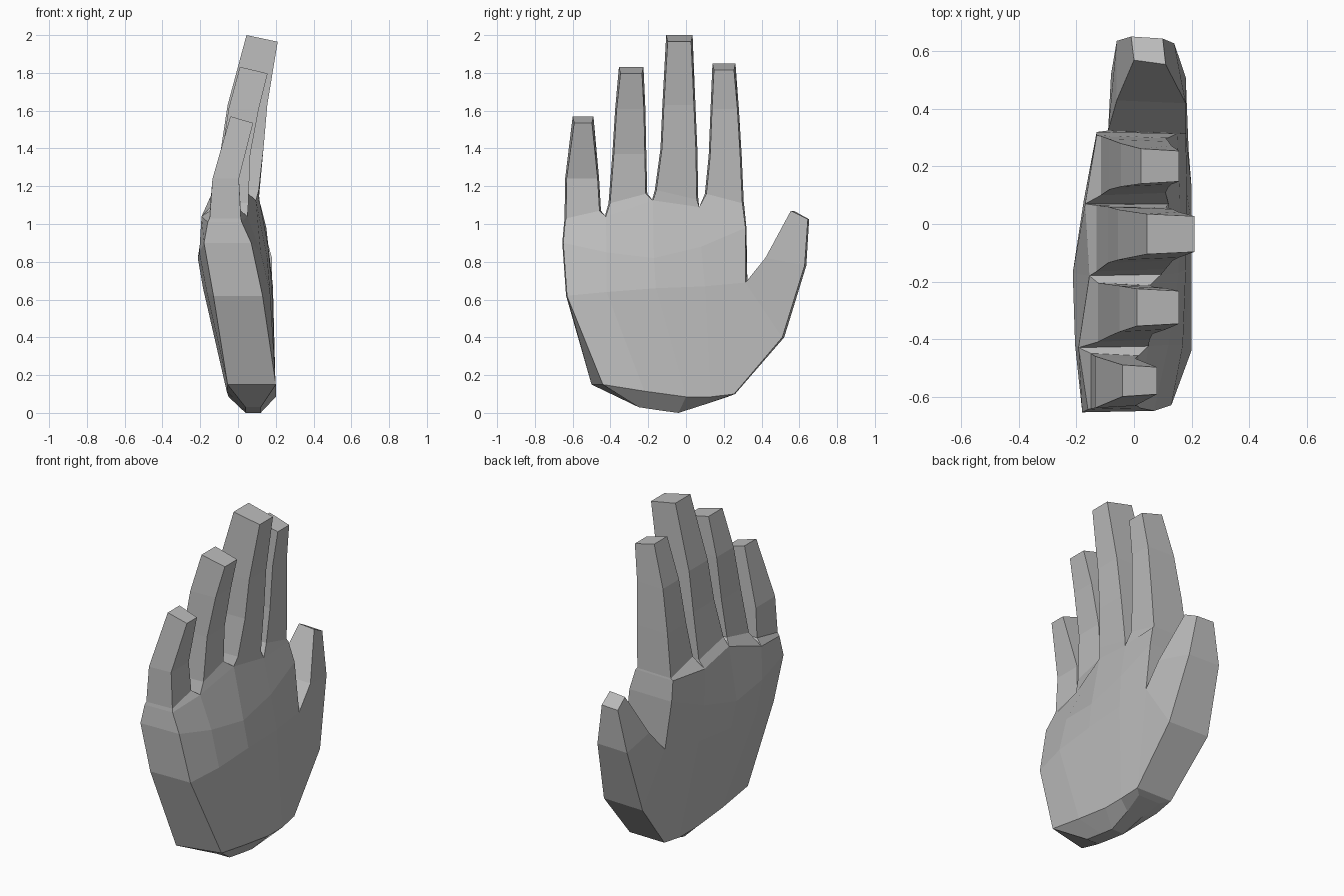
import bpy, bmesh

skin = bpy.data.materials.new("grey")
skin.diffuse_color = (0.5, 0.5, 0.5, 1)

bm = bmesh.new()


def pair(yb, yf, z, xb, xf, drop=0.0):
    """One back vertex and one palm-side vertex."""
    return bm.verts.new((xb, yb, z)), bm.verts.new((xf, yf, z - drop))


def face(*verts):
    bm.faces.new(verts)


def bridge(a, b):
    for i in range(4):
        j = (i + 1) % 4
        quad = [a[i], a[j], b[j], b[i]]
        quad = list(dict.fromkeys(quad))
        if len(quad) > 2:
            face(*quad)


# Palm rows from wrist to knuckles: (y back, y front, z, x back, x front)
rows = [
    [(-.25, -.25, .03, .04, .12), (-.13, -.13, .012, .04, .12), (-.04, -.04, 0, .04, .12),
     (.10, .10, .045, .03, .13), (.22, .22, .085, .01, .15)],
    [(-.50, -.44, .15, -.055, .20), (-.25, -.22, .115, -.06, .20), (-.02, 0, .085, -.05, .20),
     (.13, .13, .085, -.05, .20), (.26, .255, .10, -.04, .19)],
    [(-.635, -.63, .62, -.13, .13), (-.42, -.42, .64, -.165, .17), (-.16, -.16, .66, -.185, .18),
     (.10, .10, .67, -.155, .185), (.325, .315, .69, -.09, .18)],
    [(-.655, -.65, .90, -.18, .07), (-.42, -.42, .85, -.205, .12), (-.17, -.17, .82, -.213, .155),
     (.08, .08, .88, -.175, .16), (.32, .315, .98, -.13, .15)],
    [(-.645, -.64, 1.01, -.16, .02), (-.43, -.425, 1.04, -.193, .05), (-.18, -.175, 1.125, -.155, .095),
     (.07, .07, 1.09, -.17, .12), (.308, .30, 1.10, -.13, .12)],
]
palm = [[pair(*p) for p in row] for row in rows]
for lo, hi in zip(palm, palm[1:]):
    for c in range(4):
        for s in (0, 1):
            face(lo[c][s], lo[c + 1][s], hi[c + 1][s], hi[c][s])
for c in range(4):
    face(palm[0][c][0], palm[0][c][1], palm[0][c + 1][1], palm[0][c + 1][0])
for r in range(4):
    face(palm[r][0][0], palm[r][0][1], palm[r + 1][0][1], palm[r + 1][0][0])
    if r != 1:  # the thumb grows from this side
        face(palm[r][4][0], palm[r][4][1], palm[r + 1][4][1], palm[r + 1][4][0])

# Fingers, little to index: rings of (y0, y1, z0, z1, x back, x front)
fingers = [
    [(-.643, -.45, 1.03, 1.07, -.15, .015), (-.64, -.46, 1.24, 1.24, -.135, .005),
     (-.60, -.49, 1.57, 1.57, -.04, .08)],
    [(-.41, -.205, 1.11, 1.16, -.125, .055), (-.39, -.21, 1.37, 1.37, -.085, .065),
     (-.375, -.215, 1.61, 1.61, -.05, .11), (-.355, -.225, 1.832, 1.832, .01, .157)],
    [(-.165, .065, 1.18, 1.13, -.13, .11), (-.135, .06, 1.40, 1.40, -.09, .135),
     (-.125, .05, 1.63, 1.63, -.055, .155), (-.105, .035, 2.0, 2.0, .045, .21)],
    [(.10, .306, 1.16, 1.11, -.115, .11), (.12, .295, 1.36, 1.36, -.085, .12),
     (.13, .28, 1.61, 1.61, -.045, .13), (.14, .262, 1.85, 1.85, .025, .157)],
]
for c, rings in enumerate(fingers):
    (b0, f0), (b1, f1) = palm[4][c], palm[4][c + 1]
    prev = [b0, f0, f1, b1]
    for y0, y1, z0, z1, xb, xf in rings:
        drop = 0.035 if (y0, y1, z0, z1, xb, xf) == rings[-1] else 0.0
        p0 = pair(y0, y0 + .008, z0, xb, xf, drop)
        p1 = pair(y1, y1 - .008, z1, xb, xf, drop)
        ring = [p0[0], p0[1], p1[1], p1[0]]
        bridge(prev, ring)
        prev = ring
    face(*prev)

# Thumb: wedge at the root, then rings running outwards and up
root_in = palm[2][4]
prev = [palm[1][4][0], palm[1][4][1], root_in[1], root_in[0]]
thumb = [
    ((.52, .51, .40, -.08, .18), None),
    ((.637, .628, .78, -.06, .14), (.43, .42, .82, -.06, .18)),
    ((.652, .645, 1.025, -.01, .10), (.57, .555, 1.07, 0, .11)),
]
for outer, inner in thumb:
    o = pair(*outer)
    i = pair(*inner) if inner else root_in
    ring = [o[0], o[1], i[1], i[0]]
    bridge(prev, ring)
    prev = ring
face(*prev)

bmesh.ops.recalc_face_normals(bm, faces=bm.faces)
mesh = bpy.data.meshes.new("hand")
bm.to_mesh(mesh)
bm.free()
mesh.materials.append(skin)
hand = bpy.data.objects.new("hand", mesh)
bpy.context.collection.objects.link(hand)
